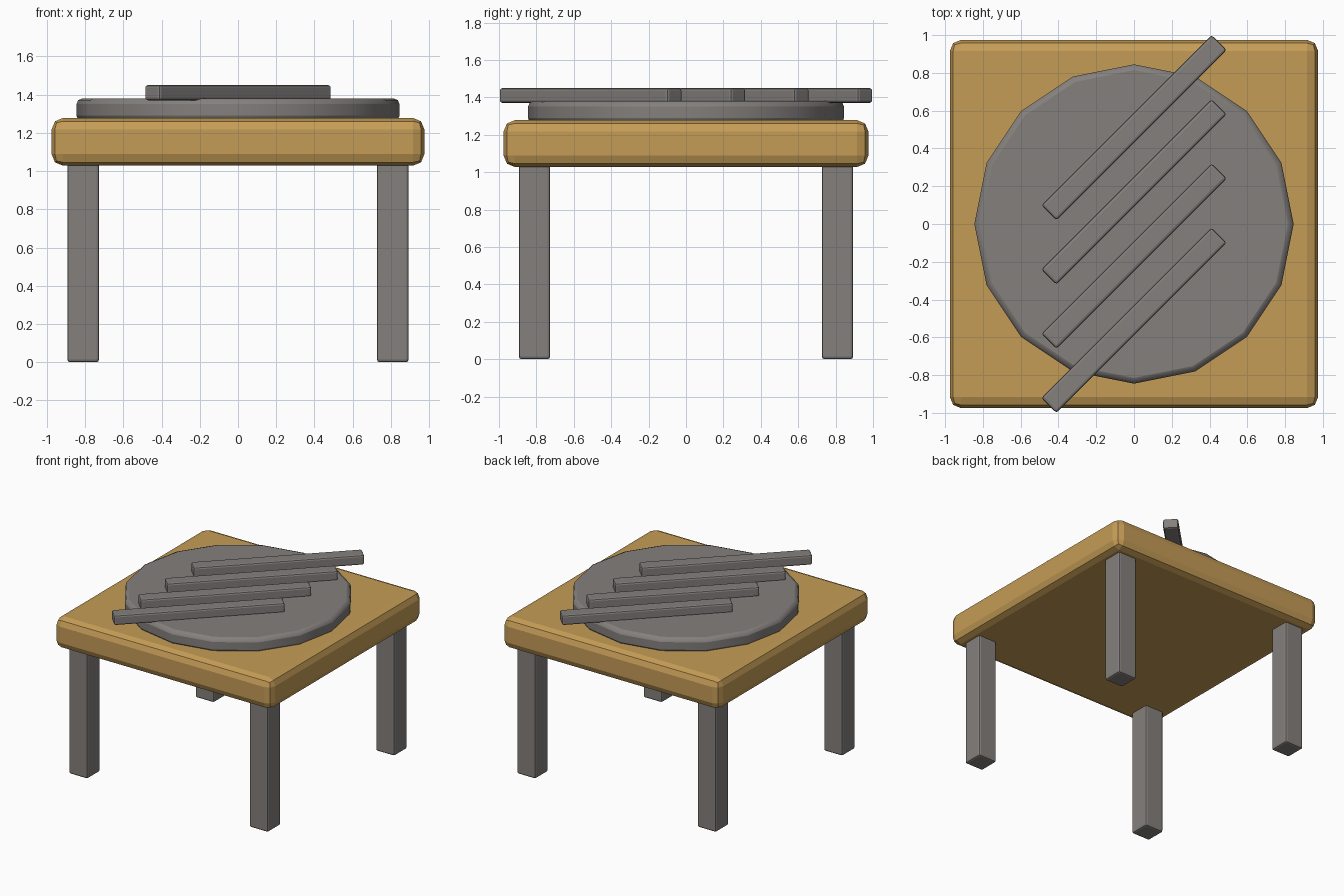
import bpy
import math

cube = bpy.data.objects.get("Cube")
if cube:
    bpy.data.objects.remove(cube, do_unlink=True)


def make_material(name, rgb):
    mat = bpy.data.materials.new(name)
    mat.use_nodes = True
    mat.diffuse_color = (*rgb, 1)
    mat.node_tree.nodes["Principled BSDF"].inputs["Base Color"].default_value = (*rgb, 1)
    return mat


wood = make_material("warm_wood", (0.56, 0.335, 0.094))
stone = make_material("grey_stone", (0.23, 0.215, 0.205))


def finish(obj, name, mat, bevel, segments):
    """Name, colour and round off a part."""
    obj.name = name
    obj.data.materials.append(mat)
    mod = obj.modifiers.new("Soft edges", "BEVEL")
    mod.width = bevel
    mod.segments = segments
    mod.limit_method = "ANGLE"
    mod.angle_limit = math.radians(40)
    return obj


def box(name, size, centre, mat, bevel, segments=2, turn=0):
    bpy.ops.mesh.primitive_cube_add(size=1, location=centre, rotation=(0, 0, turn))
    obj = bpy.context.object
    obj.scale = size
    bpy.ops.object.transform_apply(location=False, rotation=False, scale=True)
    return finish(obj, name, mat, bevel, segments)


# Thick square top
box("table_top", (1.95, 1.95, 0.25), (0, 0, 1.153), wood, 0.06)

# Four square legs, reaching a little into the top
for side, x in (("left", 0.81), ("right", -0.81)):
    for end, y in (("front", -0.81), ("back", 0.81)):
        box(f"{end}_{side}_leg", (0.166, 0.166, 1.06), (x, y, 0.53), stone, 0.014)

# Sixteen-sided round plate
bpy.ops.mesh.primitive_cylinder_add(vertices=16, radius=0.845, depth=0.12,
                                    location=(0, 0, 1.32))
plate = finish(bpy.context.object, "round_plate", stone, 0.03, 2)
bpy.ops.object.shade_smooth_by_angle(angle=math.radians(35))

# Diagonal bars lying across the plate
for i in range(4):
    box(f"diagonal_bar_{i + 1}", (1.275, 0.113, 0.08), (0, 0.51 - 0.34 * i, 1.41),
        stone, 0.014, turn=math.pi / 4)
